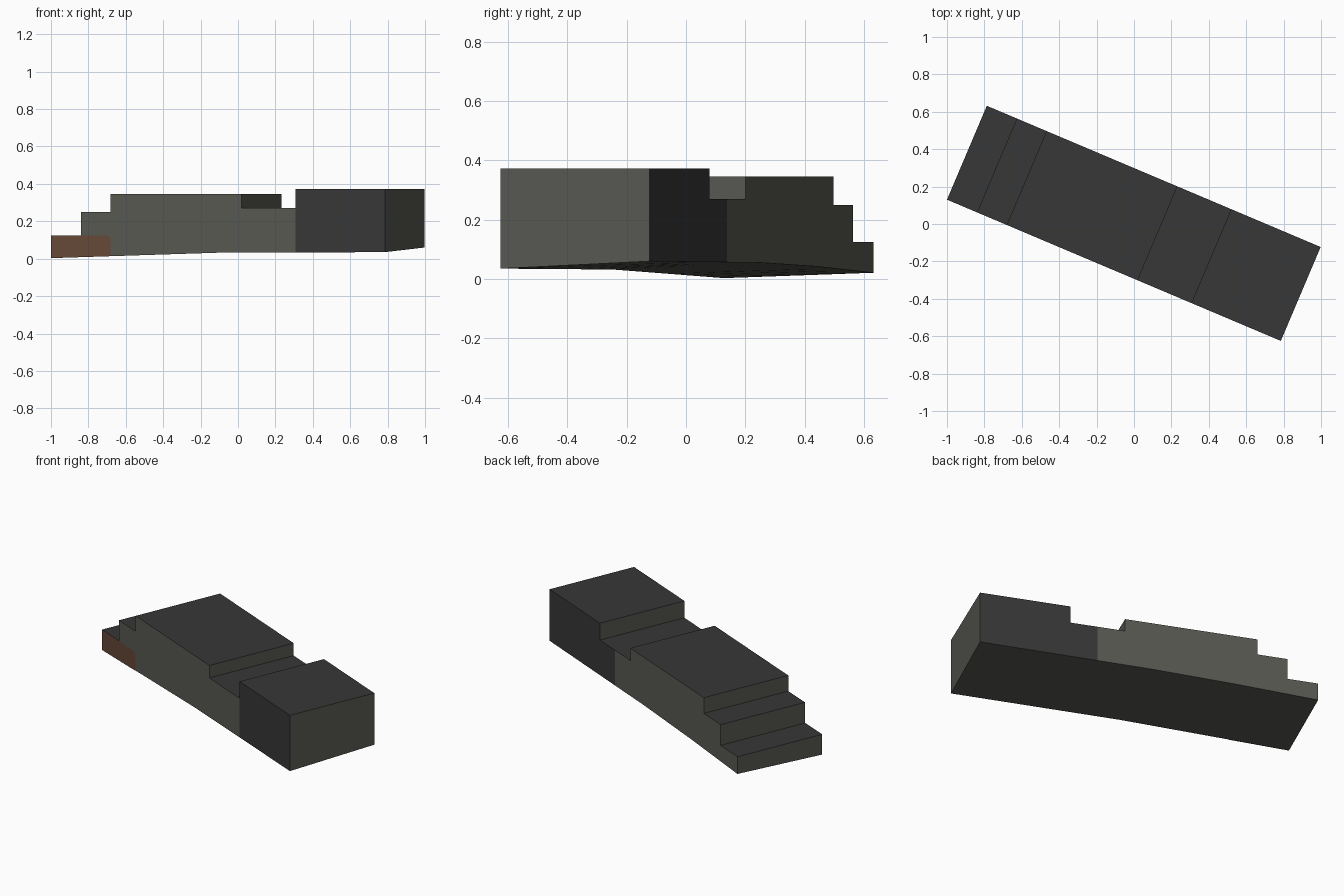
import bpy, bmesh, math
from mathutils import Vector

if "Cube" in bpy.data.objects:
    bpy.data.objects.remove(bpy.data.objects["Cube"])

def srgb(r, g, b):
    return tuple(((c / 255 + 0.055) / 1.055) ** 2.4 for c in (r, g, b)) + (1.0,)

def material(name, col):
    m = bpy.data.materials.new(name)
    m.diffuse_color = col
    m.use_nodes = True
    m.node_tree.nodes["Principled BSDF"].inputs["Base Color"].default_value = m.diffuse_color
    return m

grey = material("warm grey wall", srgb(88, 88, 82))
dark = material("dark grey roof", srgb(55, 55, 56))
brown = material("brick brown", srgb(102, 72, 57))

# Rotated rectangular footprint: front-left corner, long side, short side
CORNER = Vector((-1.0, 0.13, 0))
LONG = Vector((1.785, -0.755, 0))
WIDE = Vector((0.213, 0.502, 0))

def lerp_table(table, s):
    for (a, za), (b, zb) in zip(table, table[1:]):
        if s <= b:
            return za + (zb - za) * (s - a) / (b - a)
    return table[-1][1]

def ground(s, t):
    # Gently sloping underside, front edge to back edge
    front = lerp_table([(0, 0.003), (0.5, 0.032), (1, 0.035)], s)
    back = lerp_table([(0, 0.021), (0.25, 0.042), (0.5, 0.055), (1, 0.06)], s)
    return front + (back - front) * t

def point(s, t, z):
    p = CORNER + LONG * s + WIDE * t
    return Vector((p.x, p.y, z))

def make_object(name, bm, mats):
    me = bpy.data.meshes.new(name)
    bm.to_mesh(me)
    bm.free()
    for m in mats:
        me.materials.append(m)
    ob = bpy.data.objects.new(name, me)
    bpy.context.collection.objects.link(ob)
    return ob

# Stepped building: (start, end, roof height) along the long side
steps = [(0, 0.09, 0.125), (0.09, 0.179, 0.25), (0.179, 0.25, 0.345),
         (0.25, 0.5, 0.345), (0.5, 0.571, 0.345), (0.571, 0.653, 0.27),
         (0.653, 0.732, 0.27), (0.732, 1, 0.372)]
FRONT_SPLIT, BACK_SPLIT = 0.73, 0.65

bm = bmesh.new()

def face(pts, mat):
    f = bm.faces.new([bm.verts.new(p) for p in pts])
    f.material_index = mat

for a, b, h in steps:
    # roof
    face([point(a, 0, h), point(b, 0, h), point(b, 1, h), point(a, 1, h)], 1)
    # front and back walls, dark past their split
    face([point(a, 0, ground(a, 0)), point(b, 0, ground(b, 0)),
          point(b, 0, h), point(a, 0, h)], int(a > FRONT_SPLIT))
    face([point(b, 1, ground(b, 1)), point(a, 1, ground(a, 1)),
          point(a, 1, h), point(b, 1, h)], int(a > BACK_SPLIT))
    # underside
    face([point(a, 1, ground(a, 1)), point(b, 1, ground(b, 1)),
          point(b, 0, ground(b, 0)), point(a, 0, ground(a, 0))], 0)

# Risers between different roof heights
for (_, s, h0), (_, _, h1) in zip(steps, steps[1:]):
    if h1 > h0:
        face([point(s, 1, h0), point(s, 0, h0), point(s, 0, h1), point(s, 1, h1)], 0)
    elif h1 < h0:
        face([point(s, 0, h1), point(s, 1, h1), point(s, 1, h0), point(s, 0, h0)], 0)

# End walls
h0, h1 = steps[0][2], steps[-1][2]
face([point(0, 1, ground(0, 1)), point(0, 0, ground(0, 0)), point(0, 0, h0), point(0, 1, h0)], 0)
face([point(1, 0, ground(1, 0)), point(1, 1, ground(1, 1)), point(1, 1, h1), point(1, 0, h1)], 0)
bmesh.ops.remove_doubles(bm, verts=bm.verts, dist=0.0001)
make_object("stepped_building", bm, [grey, dark])

# Brick patch: thin plate on the front wall with one rounded corner
bm = bmesh.new()
outline = [(0, ground(0, 0)), (0.179, ground(0.179, 0))]
for i in range(5):
    ang = math.pi / 2 * i / 4
    outline.append((0.164 + 0.015 * math.cos(ang), 0.1 + 0.025 * math.sin(ang)))
outline.append((0, 0.125))
f = bm.faces.new([bm.verts.new(point(s, -0.004, z)) for s, z in outline])
make_object("brick_patch", bm, [brown])
